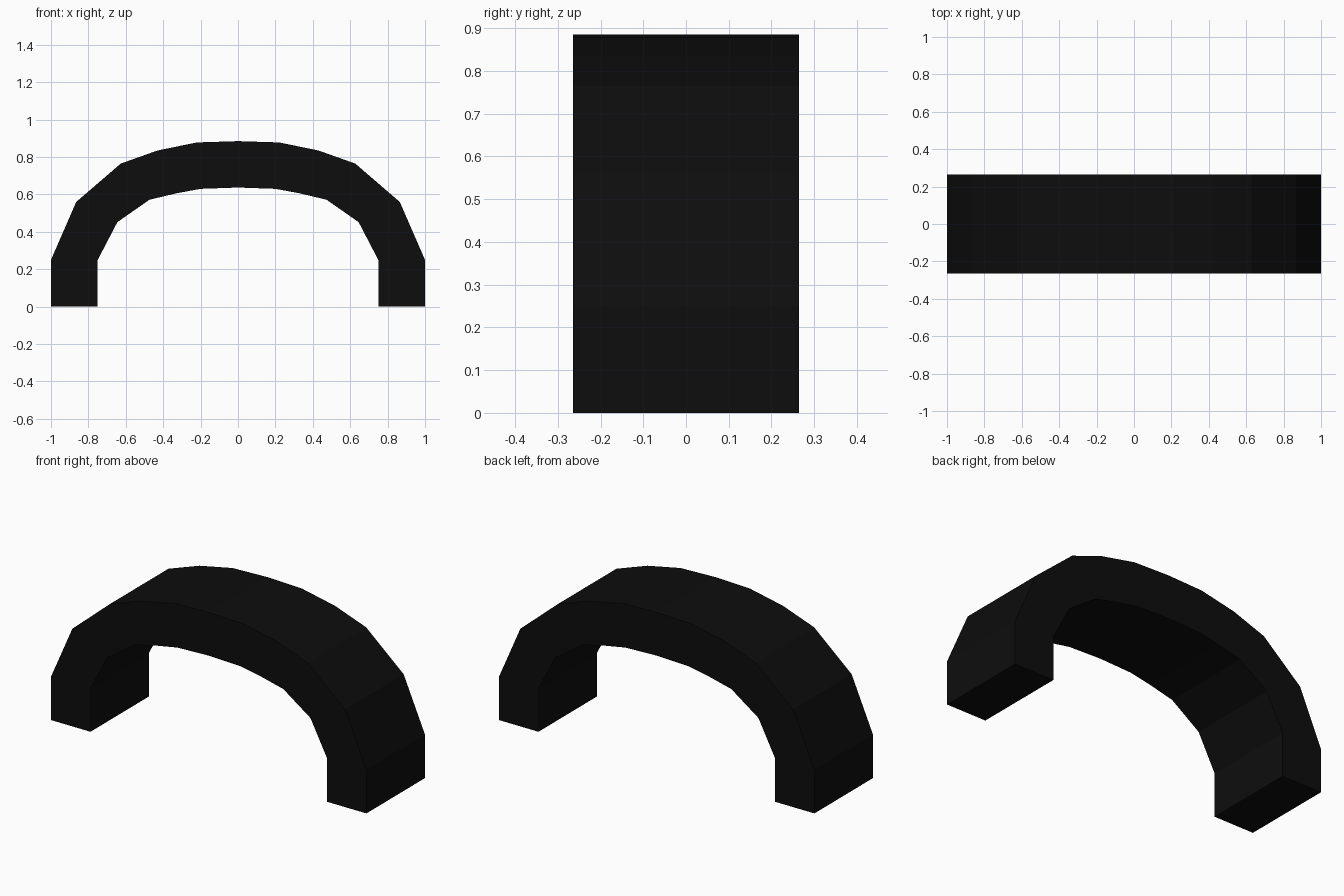
import bpy, bmesh

if "Cube" in bpy.data.objects:
    bpy.data.objects.remove(bpy.data.objects["Cube"])

HALF_DEPTH = 0.265

# Right half of the arch profile (x, z), from foot to crown
OUTER = [(1.0, 0.0), (1.0, 0.25), (0.865, 0.56), (0.627, 0.765),
         (0.43, 0.835), (0.22, 0.878), (0.0, 0.885)]
INNER = [(0.75, 0.0), (0.75, 0.25), (0.645, 0.452), (0.473, 0.572),
         (0.33, 0.606), (0.2, 0.63), (0.0, 0.637)]


def full(half):
    """Mirror a half profile into a full right-to-left span."""
    return half + [(-x, z) for x, z in reversed(half[:-1])]


black = bpy.data.materials.new("black")
black.diffuse_color = (0.004, 0.004, 0.004, 1.0)
black.use_nodes = True
black.node_tree.nodes["Principled BSDF"].inputs["Base Color"].default_value = black.diffuse_color

# Arch: quad strip between the outer and inner curves, extruded in depth
bm = bmesh.new()
out_v = [bm.verts.new((x, -HALF_DEPTH, z)) for x, z in full(OUTER)]
in_v = [bm.verts.new((x, -HALF_DEPTH, z)) for x, z in full(INNER)]
faces = [bm.faces.new((out_v[i], out_v[i + 1], in_v[i + 1], in_v[i]))
         for i in range(len(out_v) - 1)]
ext = bmesh.ops.extrude_face_region(bm, geom=faces, use_keep_orig=True)
moved = [g for g in ext["geom"] if isinstance(g, bmesh.types.BMVert)]
bmesh.ops.translate(bm, verts=moved, vec=(0, 2 * HALF_DEPTH, 0))
bmesh.ops.recalc_face_normals(bm, faces=bm.faces)

mesh = bpy.data.meshes.new("arch")
bm.to_mesh(mesh)
bm.free()
mesh.materials.append(black)
arch = bpy.data.objects.new("arch", mesh)
bpy.context.collection.objects.link(arch)
